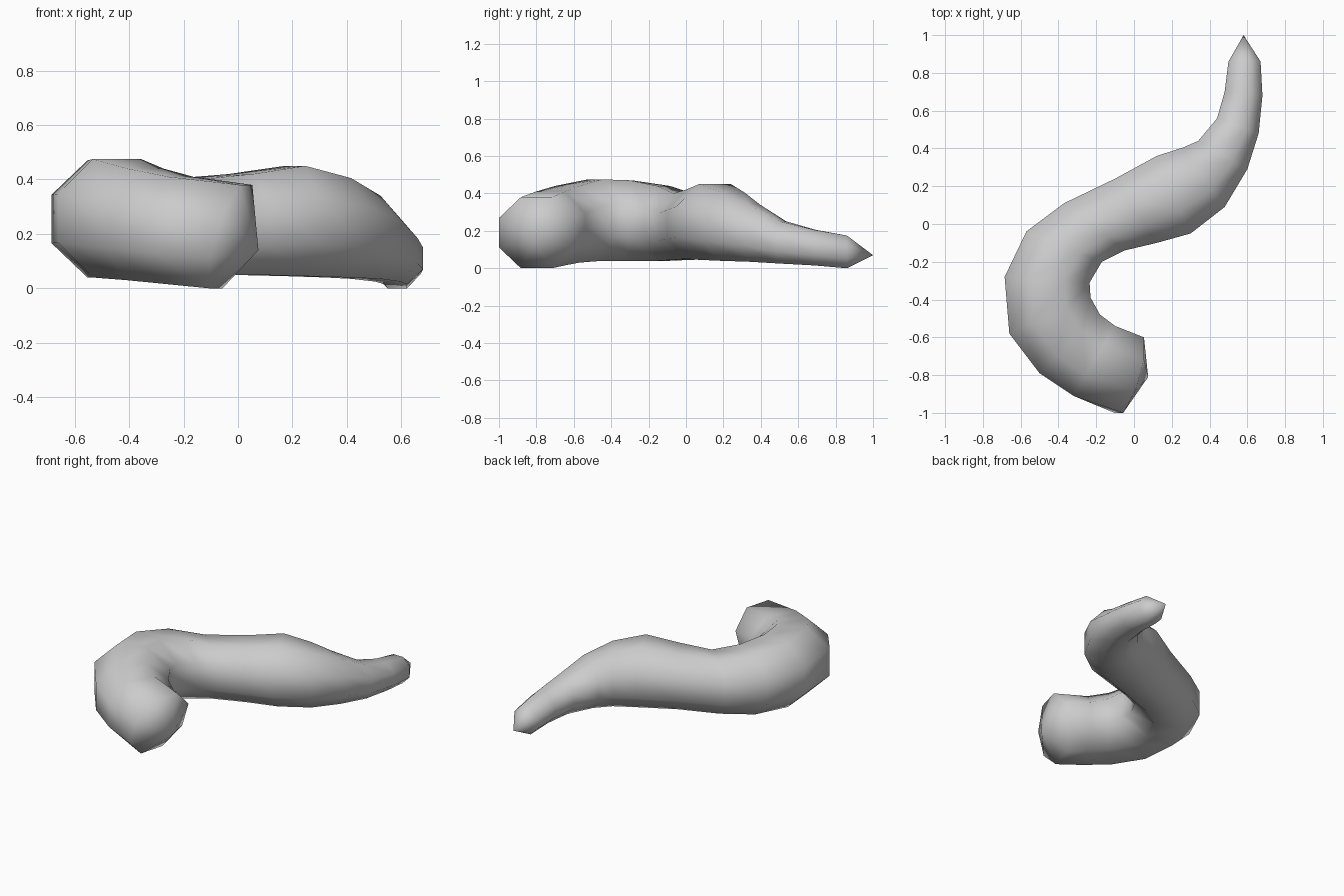
import bpy, bmesh
from math import cos, sin, pi
from mathutils import Vector

if "Cube" in bpy.data.objects:
    bpy.data.objects.remove(bpy.data.objects["Cube"])

SIDES = 8
# Cross-sections: left x, y, right x, y, bottom z, top z
SECTIONS = [
    (0.50, 0.86, 0.67, 0.86, 0.00, 0.175),
    (0.48, 0.70, 0.68, 0.68, 0.015, 0.205),
    (0.44, 0.56, 0.66, 0.48, 0.025, 0.25),
    (0.34, 0.44, 0.60, 0.29, 0.035, 0.34),
    (0.26, 0.405, 0.48, 0.09, 0.04, 0.405),
    (0.12, 0.36, 0.30, -0.05, 0.045, 0.45),
    (-0.10, 0.24, 0.12, -0.10, 0.05, 0.42),
    (-0.37, 0.11, -0.05, -0.14, 0.045, 0.40),
    (-0.57, -0.04, -0.17, -0.20, 0.04, 0.44),
    (-0.685, -0.28, -0.235, -0.31, 0.04, 0.47),
    (-0.66, -0.58, -0.23, -0.39, 0.04, 0.475),
    (-0.50, -0.79, -0.18, -0.48, 0.03, 0.44),
    (-0.32, -0.91, -0.10, -0.54, 0.015, 0.41),
    (-0.08, -1.00, 0.03, -0.60, 0.00, 0.38),
]
TAIL_TIP = (0.58, 1.0, 0.07)
HEAD_TIP = (0.075, -0.81, 0.14)


def add_ring(bm, sec, lean=0.0):
    lx, ly, rx, ry, z0, z1 = sec
    mid = Vector(((lx + rx) / 2, (ly + ry) / 2, (z0 + z1) / 2))
    side = Vector((rx - lx, ry - ly, 0)) / 2
    up = Vector((lean, 0, (z1 - z0) / 2))
    # flats, rather than corners, sit at the top, bottom and sides
    k = 1 / cos(pi / SIDES)
    angles = [2 * pi * (i + 0.5) / SIDES for i in range(SIDES)]
    return [bm.verts.new(mid + k * (cos(a) * side + sin(a) * up)) for a in angles]


bm = bmesh.new()
last = len(SECTIONS) - 1
rings = [add_ring(bm, s, 0.055 if i == last else 0) for i, s in enumerate(SECTIONS)]

# Body skin
for a, b in zip(rings, rings[1:]):
    for i in range(SIDES):
        j = (i + 1) % SIDES
        bm.faces.new((a[i], a[j], b[j], b[i]))

# Pointed tail and blunt head
for ring, tip in ((rings[0], TAIL_TIP), (rings[-1], HEAD_TIP)):
    apex = bm.verts.new(tip)
    for i in range(SIDES):
        bm.faces.new((ring[i], ring[(i + 1) % SIDES], apex))

bmesh.ops.recalc_face_normals(bm, faces=bm.faces)
for f in bm.faces:
    f.smooth = True
mesh = bpy.data.meshes.new("curved_body")
bm.to_mesh(mesh)
bm.free()
body = bpy.data.objects.new("curved_body", mesh)
bpy.context.collection.objects.link(body)
